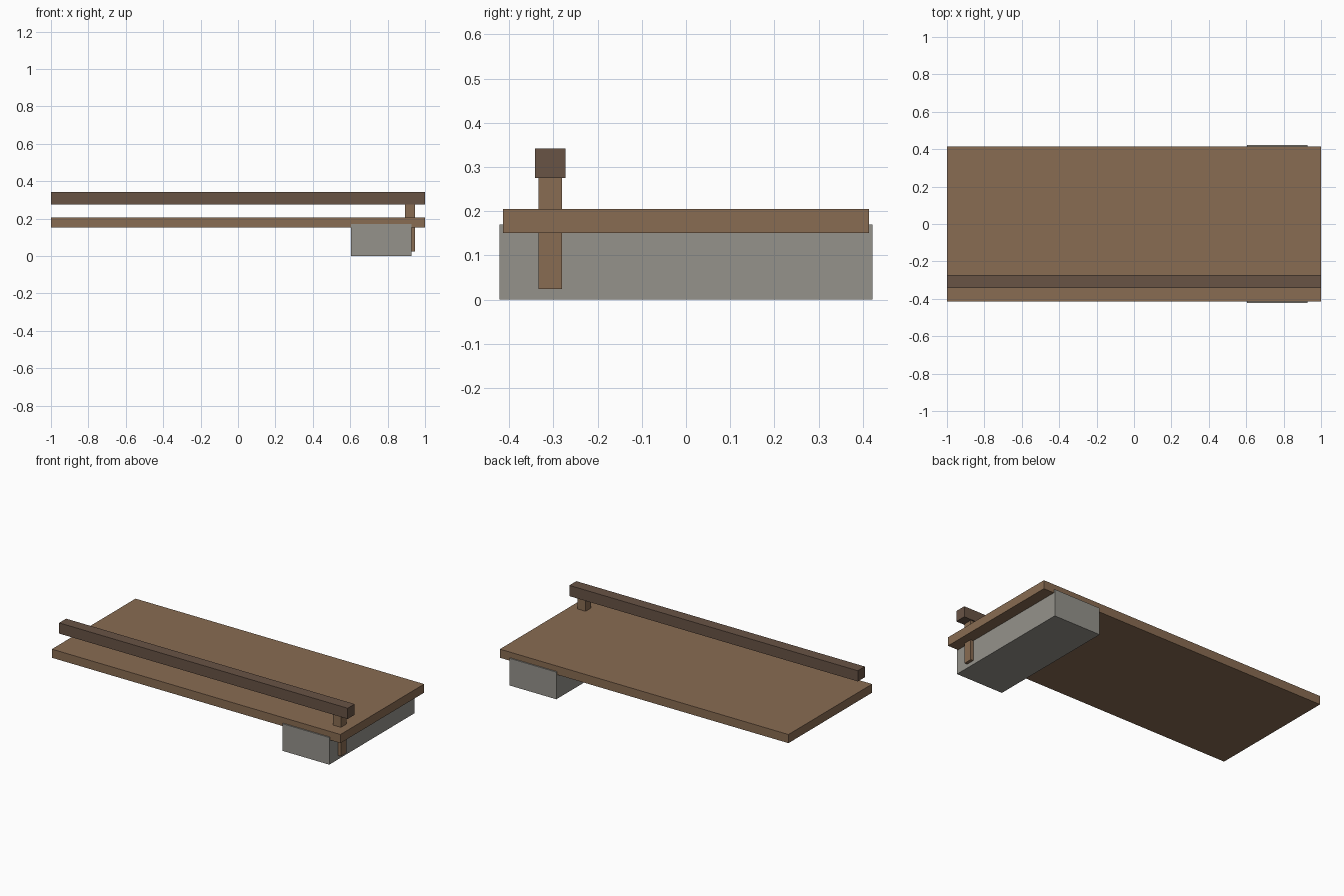
import bpy

if "Cube" in bpy.data.objects:
    bpy.data.objects.remove(bpy.data.objects["Cube"])


def material(name, rgb):
    mat = bpy.data.materials.new(name)
    mat.diffuse_color = (*rgb, 1.0)
    mat.use_nodes = True
    mat.node_tree.nodes["Principled BSDF"].inputs["Base Color"].default_value = mat.diffuse_color
    return mat


def box(name, lo, hi, mat):
    """Box spanning two opposite corners."""
    centre = [(a + b) / 2 for a, b in zip(lo, hi)]
    bpy.ops.mesh.primitive_cube_add(size=1, location=centre)
    obj = bpy.context.object
    obj.name = name
    obj.scale = [b - a for a, b in zip(lo, hi)]
    bpy.ops.object.transform_apply(location=False, rotation=False, scale=True)
    obj.data.materials.append(mat)
    return obj


wood = material("wood", (0.25, 0.15, 0.085))
dark_wood = material("dark_wood", (0.14, 0.087, 0.06))
stone = material("stone", (0.30, 0.29, 0.26))

# Stone footing, slightly wider than the deck and overlapping into it
box("footing", (0.603, -0.422, 0.0), (0.928, 0.422, 0.17), stone)
# Flat plank deck
box("deck", (-1.0, -0.414, 0.151), (1.0, 0.414, 0.205), wood)
# Single post passing through the deck at the footing end
box("rail_post", (0.893, -0.334, 0.024), (0.947, -0.281, 0.276), wood)
# Handrail along the front side
box("handrail", (-1.0, -0.342, 0.275), (1.0, -0.273, 0.342), dark_wood)
